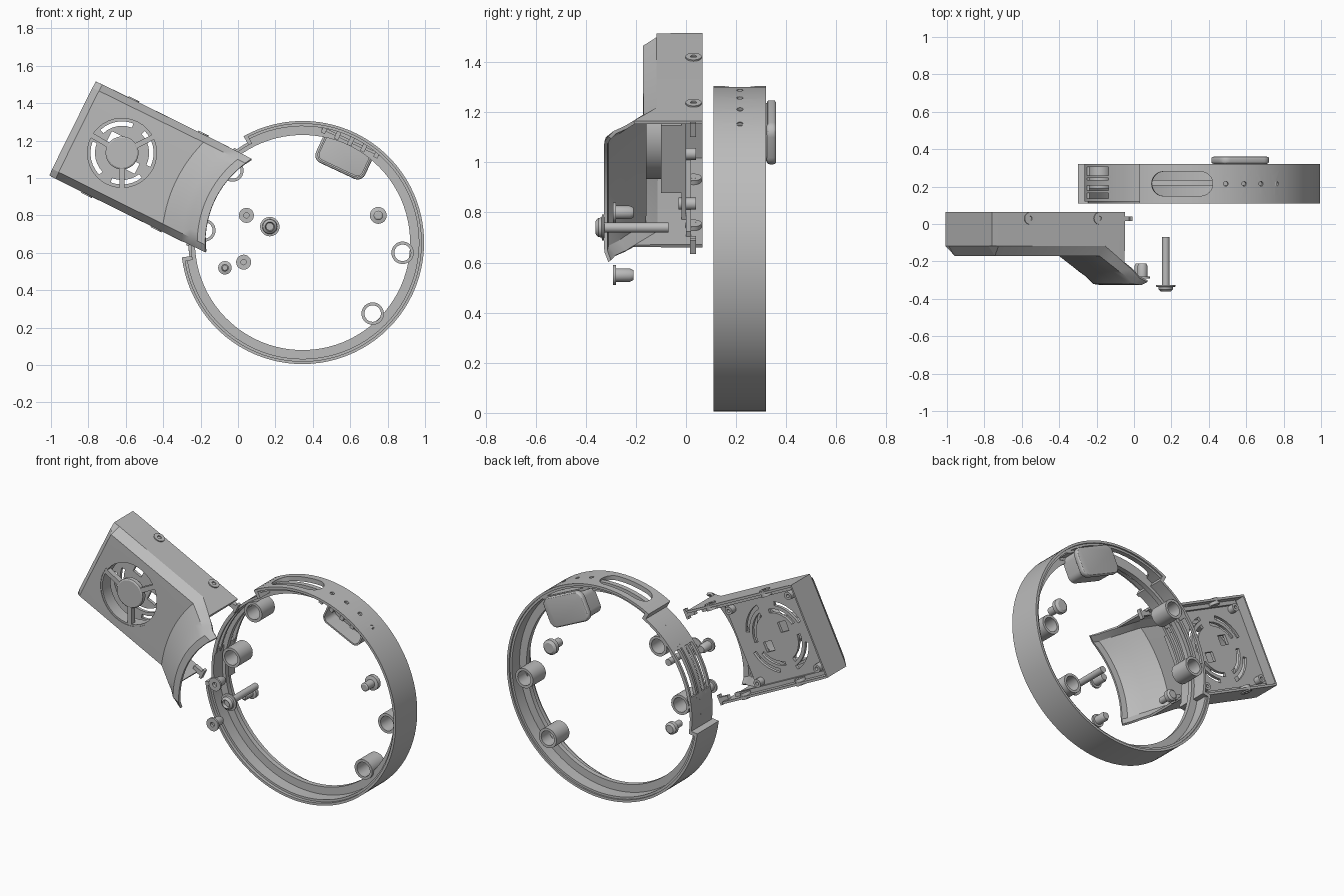
import bpy
import bmesh
from math import radians, sin, cos, pi, sqrt
from mathutils import Matrix

if "Cube" in bpy.data.objects:
    bpy.data.objects.remove(bpy.data.objects["Cube"])

grey = bpy.data.materials.new("plain grey")
grey.use_nodes = True
tone = (0.5, 0.5, 0.5, 1)
grey.diffuse_color = tone
grey.node_tree.nodes["Principled BSDF"].inputs["Base Color"].default_value = tone
parts = []


def frame(x, z, turn=0):
    """Local x, y lie in the front plane; local z points to the front."""
    return (Matrix.Translation((x, 0, z)) @ Matrix.Rotation(pi / 2, 4, 'X')
            @ Matrix.Rotation(radians(turn), 4, 'Z'))


def finish(name, bm, m):
    bmesh.ops.recalc_face_normals(bm, faces=bm.faces)
    mesh = bpy.data.meshes.new(name)
    bm.to_mesh(mesh)
    bm.free()
    mesh.materials.append(grey)
    ob = bpy.data.objects.new(name, mesh)
    bpy.context.scene.collection.objects.link(ob)
    ob.matrix_world = m
    parts.append(ob)
    return ob


def loft(name, m, sections, closed=False):
    bm = bmesh.new()
    rows = [[bm.verts.new(p) for p in s] for s in sections]
    n = len(rows[0])
    for a, b in zip(rows, rows[1:] + (rows[:1] if closed else [])):
        for i in range(n):
            bm.faces.new((a[i], a[(i + 1) % n], b[(i + 1) % n], b[i]))
    if not closed:
        bm.faces.new(rows[0])
        bm.faces.new(rows[-1])
    return finish(name, bm, m)


def prism(name, m, outline, d0, d1):
    return loft(name, m, [[(x, y, d) for x, y in outline] for d in (d0, d1)])


def box(name, m, x0, x1, y0, y1, d0, d1):
    return prism(name, m, [(x0, y0), (x1, y0), (x1, y1), (x0, y1)], d0, d1)


def sector(name, m, r0, r1, d0, d1, a0=0, a1=360):
    full = a1 - a0 == 360
    n = max(4, int((a1 - a0) / (4 if r1 > 0.3 else 10)))
    secs = []
    for i in range(n if full else n + 1):
        a = radians(a0 + (a1 - a0) * i / n)
        secs.append([(r * cos(a), r * sin(a), d)
                     for r, d in ((r0, d0), (r1, d0), (r1, d1), (r0, d1))])
    return loft(name, m, secs, full)


def turned(name, m, profile, n=28):
    return loft(name, m, [[(r * cos(2 * pi * i / n), r * sin(2 * pi * i / n), d)
                           for i in range(n)] for r, d in profile])


def rounded(w, h, r, n=6):
    pts = []
    for q, (sx, sy) in enumerate(((1, 1), (-1, 1), (-1, -1), (1, -1))):
        for i in range(n + 1):
            a = pi / 2 * (q + i / n)
            pts.append((sx * (w / 2 - r) + r * cos(a), sy * (h / 2 - r) + r * sin(a)))
    return pts


def bake(ob):
    dg = bpy.context.evaluated_depsgraph_get()
    mesh = bpy.data.meshes.new_from_object(ob.evaluated_get(dg))
    ob.modifiers.clear()
    ob.data = mesh


def cut(ob, cutters):
    for c in cutters:
        c.hide_render = True
        mod = ob.modifiers.new("cut", 'BOOLEAN')
        mod.operation, mod.object = 'DIFFERENCE', c
    bpy.context.view_layer.update()
    bake(ob)
    for c in cutters:
        parts.remove(c)
        bpy.data.objects.remove(c)


# Ring: outer wall with a gap for the housing, and an inner flange
R = frame(0.345, 0.655)
wall = sector("ring_wall", R, 0.635, 0.65, -0.32, -0.11, -173, 119)
sector("ring_wall_step", R, 0.622, 0.637, -0.31, -0.13, -173, 119)
sector("ring_flange", R, 0.575, 0.61, -0.235, -0.205)
sector("ring_flange_outer", R, 0.605, 0.637, -0.235, -0.205, -173, 119)
for a0, a1 in ((117, 142), (168, 189)):
    sector("gap_wall", R, 0.595, 0.61, -0.32, -0.12, a0, a1)
for d in (-0.32, -0.26, -0.18, -0.135):
    sector("gap_rail", R, 0.59, 0.61, d, d + 0.015, 140, 170)
for a in (118, 188):
    sector("gap_step", R, 0.595, 0.65, -0.32, -0.11, a - 1, a + 1)


def radial(angle):
    return R @ Matrix.Rotation(radians(angle), 4, 'Z') @ Matrix.Rotation(pi / 2, 4, 'Y')


# Slot and row of small holes in the ring's top
step = parts[1]
for target in (wall, step):
    tools = [prism("slot_cutter", radial(98) @ Matrix.Translation((0.215, 0, 0)),
                   rounded(0.13, 0.33, 0.064), 0.55, 0.75)]
    for a in (77, 68, 59, 50):
        tools.append(turned("hole_cutter", radial(a) @ Matrix.Translation((0.215, 0, 0)),
                            [(0.013, 0.55), (0.013, 0.75)], 16))
    cut(target, tools)

# Bosses around the ring
for x, z in ((0.88, 0.6), (0.72, 0.275), (-0.18, 0.72), (-0.03, 1.04)):
    sector("ring_boss", frame(x, z), 0.044, 0.06, -0.315, -0.19)

# Rounded pad with its tray and toothed bracket
P = frame(0.568, 1.12, -25)
pad = prism("pad", P, rounded(0.29, 0.18, 0.045), -0.36, -0.322)
bev = pad.modifiers.new("round", 'BEVEL')
bev.width, bev.segments = 0.012, 3
bpy.context.view_layer.update()
bake(pad)
loft("pad_tray_rim", P, [[(*o, -0.325), (*o, -0.22), (*i, -0.22), (*i, -0.325)]
     for o, i in zip(rounded(0.27, 0.16, 0.04), rounded(0.25, 0.14, 0.03))], True)
box("pad_bracket", P, -0.17, 0.17, 0.075, 0.09, -0.31, -0.17)
for i in range(5):
    x = -0.155 + i * 0.0775
    box("bracket_tooth", P, x - 0.012, x + 0.012, 0.06, 0.11, -0.24, -0.15)

# Housing shell: straight box rising to an arched lip around the ring axis
H = frame(-0.88, 1.2625, -26.3)
AXIS = 1.367
bm = bmesh.new()
side = [0.275, 0.24]
vs = [-0.275] + [-0.24 + 0.04 * i for i in range(13)] + [0.275]
stations = [(0, 0, 0.115, 0), (0, 0.035, 0.165, 0.05), (0.75, 0, 0.165, 0.05),
            (0.695, 0, 0.205, 0.045), (0.64, 0, 0.247, 0.04), (0.6, 0, 0.275, 0.035),
            (0.56, 0, 0.315, 0.03), (0.52, 0, 0.32, 0.015)]
rows = []
for r, u0, depth, chamfer in stations:
    row = []
    for k, v in enumerate(vs):
        u = AXIS - sqrt(r * r - v * v) if r else u0
        edge = k in (0, len(vs) - 1)
        row.append((u, v, depth - chamfer if edge else depth))
    if r == 0 or r >= 0.64:
        row = [(row[0][0], vs[0], -0.065)] + row + [(row[-1][0], vs[-1], -0.065)]
    else:
        row = [None] + row + [None]
    rows.append([p and bm.verts.new(p) for p in row])
for a, b in zip(rows, rows[1:]):
    for i in range(len(a) - 1):
        quad = (a[i], a[i + 1], b[i + 1], b[i])
        if all(quad):
            bm.faces.new(quad)
bm.faces.new(rows[0])
shell = finish("housing_shell", bm, H)
sol = shell.modifiers.new("thickness", 'SOLIDIFY')
sol.thickness, sol.offset = 0.014, 0
FAN = H @ Matrix.Translation((0.29, 0, 0))
cut(shell, [turned("fan_cutter", FAN, [(0.195, 0.1), (0.195, 0.25)], 56)])

# Fan grille: rim, hub and three spokes
sector("fan_rim", FAN, 0.185, 0.2, 0.09, 0.168)
turned("fan_hub", FAN, [(0.08, 0.13), (0.088, 0.14), (0.088, 0.165), (0.08, 0.17)], 40)
for a in (27, 150, 270):
    spoke = FAN @ Matrix.Rotation(radians(a + 26.3), 4, 'Z')
    box("fan_spoke", spoke, 0.08, 0.19, -0.014, 0.014, 0.135, 0.168)

# Back plate with curved slots and a central square opening
plate = box("back_plate", H, 0.0, 0.565, -0.27, 0.27, 0.0, 0.018)
tools = [box("square_cutter", FAN, x - 0.03, x + 0.03, y - 0.03, y + 0.03, -0.1, 0.1)
         for x, y in ((-0.07, 0.05), (0.08, -0.04))]
for r, a0, a1 in ((0.145, 0, 70), (0.145, 95, 160), (0.145, 185, 250), (0.145, 275, 335),
                  (0.19, 20, 75), (0.19, 110, 165), (0.19, 200, 255), (0.19, 290, 345)):
    tools.append(sector("slot_cutter", FAN, r, r + 0.024, -0.1, 0.1, a0, a1))
cut(plate, tools)
box("inner_wall", H, 0.55, 0.565, -0.15, 0.15, 0.0, 0.1)
for u in (0.07, 0.52):
    for v in (-0.22, 0.22):
        sector("plate_post", H @ Matrix.Translation((u, v, 0)), 0.01, 0.024, -0.04, 0.03)

# Side lugs, clips and edge strips, mirrored across the housing
for s in (-1, 1):
    for u in (0.22, 0.634):
        lug = H @ Matrix.Translation((u, s * 0.27, -0.03)) @ Matrix.Rotation(-s * pi / 2, 4, 'X')
        sector("side_lug", lug, 0.012, 0.032, -0.02, 0.018)
        turned("side_lug_pin", lug, [(0.012, -0.02), (0.012, 0.01)], 16)
    lo, hi = sorted((s * 0.245, s * 0.275))
    box("side_rail", H, 0.03, 0.72, lo, hi, -0.02, 0.0)
    box("end_clip", H, 0.76, 0.83, lo, hi, -0.04, -0.015)
    box("end_clip_hook", H, 0.815, 0.83, lo - 0.015, hi + 0.015, -0.04, -0.015)

# Loose fasteners
turned("long_screw", frame(0.17, 0.74),
       [(0.02, 0.345), (0.025, 0.362), (0.038, 0.35), (0.04, 0.337), (0.052, 0.335),
        (0.052, 0.327), (0.02, 0.325), (0.02, 0.07)])
for x, z in ((0.045, 0.8), (0.03, 0.55)):
    turned("short_screw", frame(x, z),
           [(0.014, 0.275), (0.014, 0.292), (0.04, 0.292), (0.04, 0.28), (0.027, 0.28),
            (0.027, 0.225), (0.02, 0.21)])
for x, z, k in ((-0.07, 0.52, 1), (0.75, 0.8, 1.25)):
    turned("rear_screw", frame(x, z),
           [(0.024 * k, -0.26), (0.036 * k, -0.25), (0.036 * k, -0.225), (0.02 * k, -0.22),
            (0.02 * k, -0.16), (0.014 * k, -0.155)])

# Smooth the round parts, keeping edges sharp
bpy.ops.object.select_all(action='DESELECT')
for ob in parts:
    ob.select_set(True)
bpy.context.view_layer.objects.active = parts[0]
bpy.ops.object.shade_smooth_by_angle(angle=radians(30))
